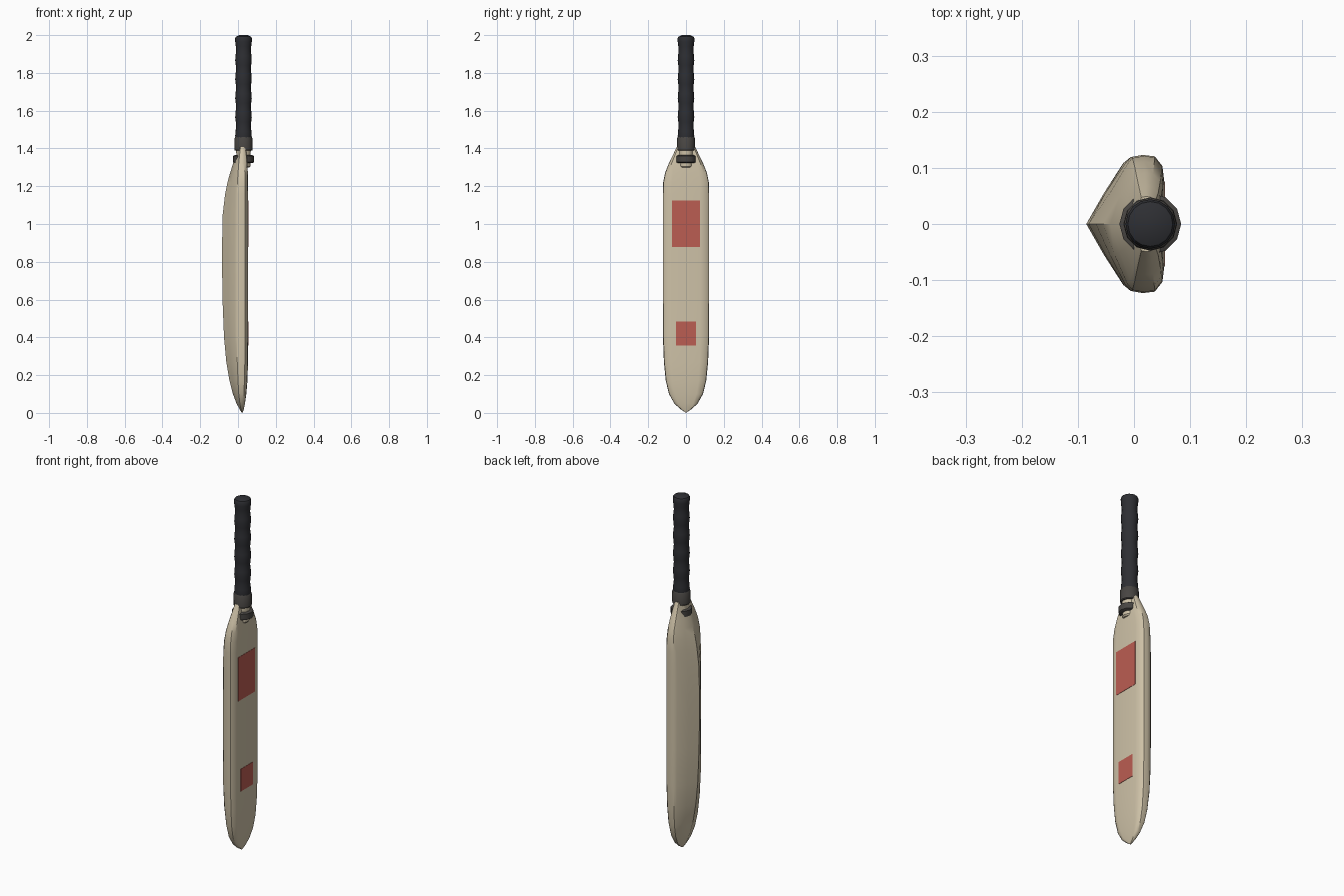
import bpy, bmesh, math

CX = 0.029  # handle axis


def material(name, rgb):
    m = bpy.data.materials.new(name)
    m.diffuse_color = (*rgb, 1)
    return m


WOOD = material("willow", (0.62, 0.54, 0.39))
RED = material("red", (0.50, 0.11, 0.085))
GRIP = material("rubber", (0.027, 0.028, 0.033))
BAND = material("binding", (0.065, 0.06, 0.055))


def loft(name, rings, mat, angle=35):
    """Skin a list of closed rings and cap both ends."""
    bm = bmesh.new()
    vr = [[bm.verts.new(p) for p in ring] for ring in rings]
    n = len(vr[0])
    for a, b in zip(vr, vr[1:]):
        for i in range(n):
            j = (i + 1) % n
            bm.faces.new((a[i], a[j], b[j], b[i]))
    bm.faces.new(vr[0])
    bm.faces.new(vr[-1])
    bmesh.ops.recalc_face_normals(bm, faces=bm.faces)
    me = bpy.data.meshes.new(name)
    bm.to_mesh(me)
    bm.free()
    ob = bpy.data.objects.new(name, me)
    bpy.context.collection.objects.link(ob)
    me.materials.append(mat)
    bpy.ops.object.select_all(action='DESELECT')
    ob.select_set(True)
    bpy.context.view_layer.objects.active = ob
    bpy.ops.object.shade_smooth_by_angle(angle=math.radians(angle))
    return ob


def turned(name, profile, mat, sides=12):
    """Revolve (radius, z) pairs about the handle axis."""
    rings = [[(CX + r * math.cos(math.tau * i / sides),
               r * math.sin(math.tau * i / sides), z) for i in range(sides)]
             for r, z in profile]
    return loft(name, rings, mat)


def blade_ring(z, w, spine, eb, ef, face):
    half = [(spine + 0.40 * (eb - spine), 0.45 * w),
            (spine + 0.83 * (eb - spine), 0.88 * w),
            (eb, 0.97 * w), ((eb + ef) / 2, w), (ef, 0.98 * w),
            (face - 0.2 * (face - ef), 0.84 * w), (face, 0.62 * w)]
    pts = [(spine, 0)] + half + [(face, 0)] + [(x, -y) for x, y in reversed(half)]
    return [(x, y, z) for x, y in pts]


# Blade: z, half width, spine x, back edge x, front edge x, face x
stations = [
    (0.003, 0.004, 0.018, 0.020, 0.024, 0.026),
    (0.020, 0.030, 0.008, 0.015, 0.026, 0.031),
    (0.050, 0.062, -0.008, 0.010, 0.028, 0.037),
    (0.100, 0.090, -0.027, 0.004, 0.031, 0.044),
    (0.170, 0.107, -0.045, 0.000, 0.034, 0.050),
    (0.270, 0.117, -0.062, -0.004, 0.036, 0.053),
    (0.400, 0.122, -0.074, -0.006, 0.037, 0.054),
    (0.600, 0.123, -0.082, -0.006, 0.037, 0.054),
    (0.850, 0.123, -0.085, -0.006, 0.037, 0.054),
    (1.050, 0.123, -0.081, -0.006, 0.037, 0.054),
    (1.160, 0.123, -0.068, -0.005, 0.037, 0.054),
    (1.220, 0.121, -0.056, -0.003, 0.037, 0.053),
    (1.270, 0.111, -0.042, 0.000, 0.036, 0.052),
    (1.320, 0.091, -0.026, 0.004, 0.034, 0.050),
    (1.370, 0.067, -0.008, 0.009, 0.032, 0.046),
    (1.408, 0.049, 0.006, 0.013, 0.030, 0.040),
]
loft("blade", [blade_ring(*s) for s in stations], WOOD)

# Face stickers
for name, hw, z0, z1 in (("upper_sticker", 0.075, 0.877, 1.125),
                         ("lower_sticker", 0.053, 0.358, 0.485)):
    loft(name, [[(x, -hw, z), (x, hw, z), (x - 0.004, hw, z), (x - 0.004, -hw, z)]
                for x in (0.0555,) for z in (z0, z1)], RED)

# Wooden splice between blade and handle
turned("splice", [(0.030, 1.298), (0.036, 1.305), (0.039, 1.40)], WOOD)

# Binding band and collar
turned("binding_band", [(0.048, 1.323), (0.055, 1.327), (0.055, 1.360),
                        (0.048, 1.364)], BAND)
turned("collar", [(0.044, 1.388), (0.048, 1.392), (0.047, 1.455),
                  (0.042, 1.462)], BAND)

# Ribbed grip with domed end
grip = [(0.0415 + 0.0025 * math.cos(math.tau * (z - 1.47) / 0.1), z)
        for z in (1.44 + 0.025 * k for k in range(22))]
turned("grip", grip + [(0.044, 1.985), (0.040, 1.992), (0.022, 2.0)], GRIP, 16)
